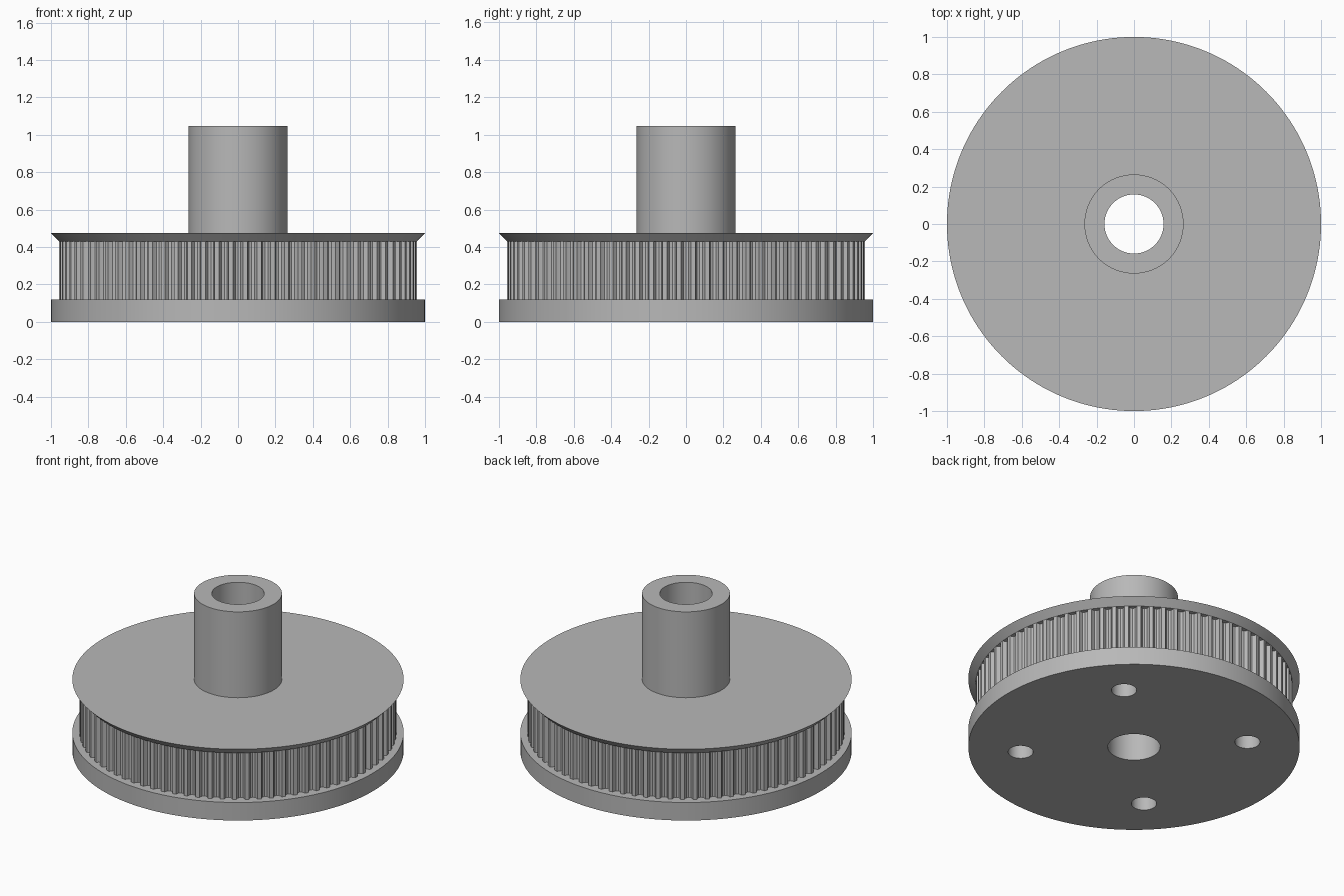
import bpy
import bmesh
from math import cos, sin, pi, radians

cube = bpy.data.objects.get("Cube")
if cube:
    bpy.data.objects.remove(cube)

BORE = 0.158
TEETH = 80
TOOTH_RADIUS = 0.957
BASE_TOP, BAND_TOP, RIM_TOP, HUB_TOP = 0.12, 0.43, 0.475, 1.047

# Single grey material
grey = bpy.data.materials.new("plain grey")
grey.use_nodes = True
colour = (0.48, 0.48, 0.48, 1)
grey.diffuse_color = colour
grey.node_tree.nodes["Principled BSDF"].inputs["Base Color"].default_value = colour


def finish(name, bm):
    bmesh.ops.recalc_face_normals(bm, faces=bm.faces)
    mesh = bpy.data.meshes.new(name)
    bm.to_mesh(mesh)
    bm.free()
    mesh.materials.append(grey)
    obj = bpy.data.objects.new(name, mesh)
    bpy.context.collection.objects.link(obj)
    return obj


def select_only(obj):
    bpy.ops.object.select_all(action='DESELECT')
    obj.select_set(True)
    bpy.context.view_layer.objects.active = obj


def smooth(obj):
    select_only(obj)
    bpy.ops.object.shade_smooth_by_angle(angle=radians(30))


def ring_part(name, loops):
    """Join closed loops of equal length into a ring-shaped solid."""
    bm = bmesh.new()
    rings = [[bm.verts.new(p) for p in loop] for loop in loops]
    count = len(rings[0])
    for a, b in zip(rings, rings[1:] + rings[:1]):
        for i in range(count):
            j = (i + 1) % count
            bm.faces.new((a[i], a[j], b[j], b[i]))
    return finish(name, bm)


def circle(radius, z, count=160):
    return [(radius * cos(2 * pi * i / count), radius * sin(2 * pi * i / count), z)
            for i in range(count)]


def tube(name, bottom_radius, top_radius, z0, z1, count=160):
    return ring_part(name, [circle(BORE, z0, count), circle(bottom_radius, z0, count),
                            circle(top_radius, z1, count), circle(BORE, z1, count)])


# Rounded belt grooves: fraction of the pitch, and depth
groove = [(-0.34, 0), (-0.29, 0.012), (-0.2, 0.024), (0, 0.029),
          (0.2, 0.024), (0.29, 0.012), (0.34, 0)]


def toothed_loop(z):
    points = []
    for tooth in range(TEETH):
        for t, depth in groove:
            a = 2 * pi * (tooth + t) / TEETH
            r = TOOTH_RADIUS - depth
            points.append((r * cos(a), r * sin(a), z))
    return points


def bore_loop(z):
    return [(BORE * cos(a), BORE * sin(a), z) for a in
            (2 * pi * (tooth + t) / TEETH for tooth in range(TEETH) for t, d in groove)]


base_flange = tube("base_flange", 1, 1, 0, BASE_TOP)
toothed_band = ring_part("toothed_band", [bore_loop(BASE_TOP), toothed_loop(BASE_TOP),
                                          toothed_loop(BAND_TOP), bore_loop(BAND_TOP)])
top_flange = tube("top_flange", 0.957, 1, BAND_TOP, RIM_TOP)
hub = tube("hub", 0.265, 0.265, RIM_TOP, HUB_TOP, 96)

# Four blind screw holes drilled up from the underside
bm = bmesh.new()
for k in range(4):
    a = radians(45 + 90 * k)
    geo = bmesh.ops.create_cone(bm, cap_ends=True, segments=48, radius1=0.076,
                                radius2=0.076, depth=0.4)
    bmesh.ops.translate(bm, verts=geo["verts"],
                        vec=(0.687 * cos(a), 0.687 * sin(a), 0.1))
drill = finish("hole_cutter", bm)
drill.hide_render = True

for part in (base_flange, toothed_band):
    select_only(part)
    cut = part.modifiers.new("screw_holes", 'BOOLEAN')
    cut.operation = 'DIFFERENCE'
    cut.solver = 'EXACT'
    cut.object = drill
    bpy.ops.object.modifier_apply(modifier=cut.name)
bpy.data.objects.remove(drill)

for part in (base_flange, toothed_band, top_flange, hub):
    smooth(part)
